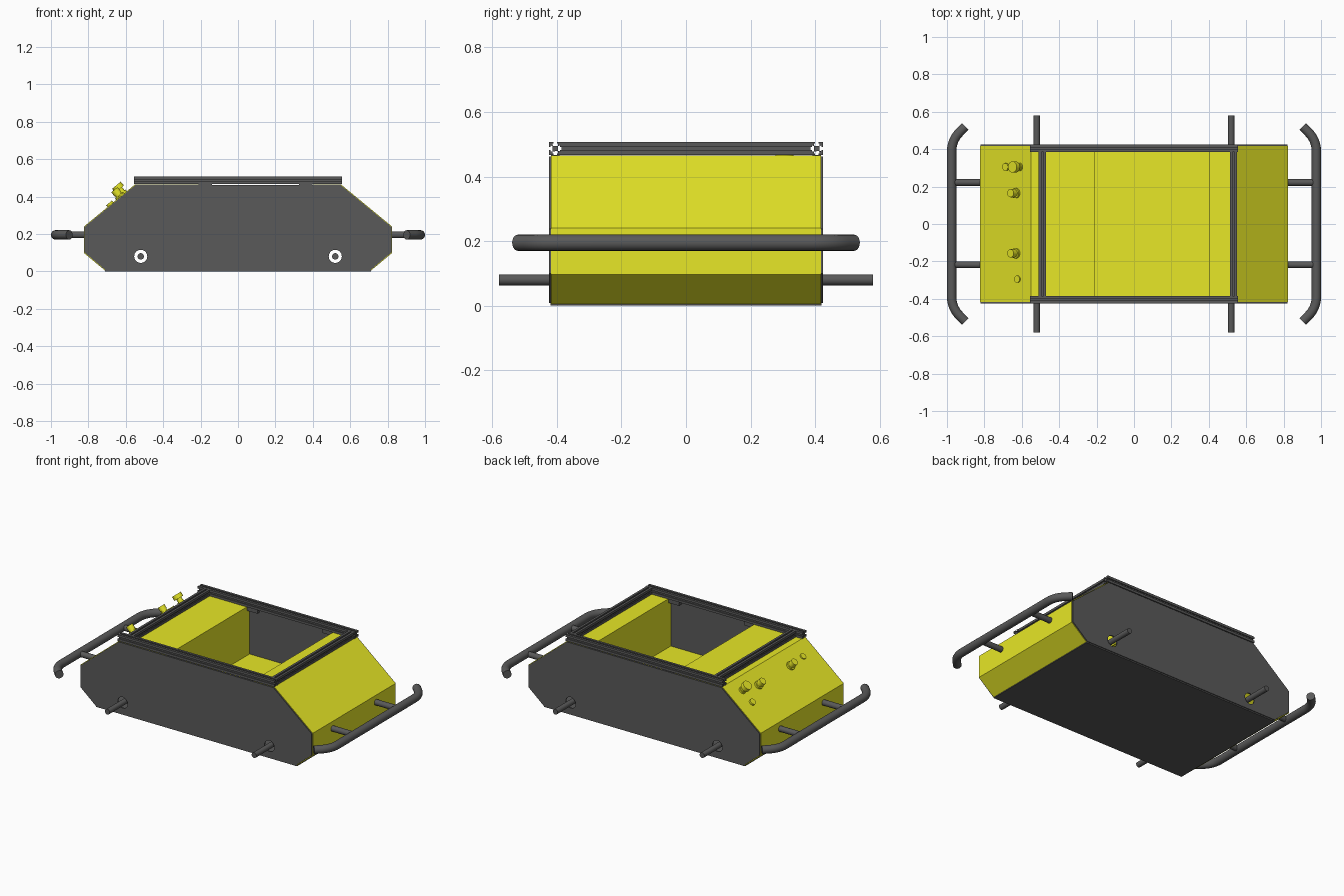
import bpy, bmesh, math
from mathutils import Vector, Matrix

if "Cube" in bpy.data.objects:
    bpy.data.objects.remove(bpy.data.objects["Cube"])


def material(name, col):
    m = bpy.data.materials.new(name)
    m.diffuse_color = (*col, 1)
    m.use_nodes = True
    m.node_tree.nodes["Principled BSDF"].inputs["Base Color"].default_value = m.diffuse_color
    return m


YELLOW = material("yellow_paint", (0.8, 0.8, 0.02))
GREY = material("dark_grey", (0.1, 0.1, 0.1))


def finish(name, bm, mat, smooth=False):
    bmesh.ops.recalc_face_normals(bm, faces=bm.faces[:])
    me = bpy.data.meshes.new(name)
    bm.to_mesh(me)
    bm.free()
    me.materials.append(mat)
    ob = bpy.data.objects.new(name, me)
    bpy.context.collection.objects.link(ob)
    if smooth:
        bpy.ops.object.select_all(action='DESELECT')
        ob.select_set(True)
        bpy.context.view_layer.objects.active = ob
        bpy.ops.object.shade_smooth_by_angle(angle=math.radians(35))
    return ob


def prism(name, pts, origin, u, v, depth, mat):
    """Extrude a 2D outline (axes u, v) along the vector depth."""
    bm = bmesh.new()
    o, u, v = Vector(origin), Vector(u), Vector(v)
    f = bm.faces.new([bm.verts.new(o + u * a + v * b) for a, b in pts])
    ext = bmesh.ops.extrude_face_region(bm, geom=[f])['geom']
    bmesh.ops.translate(bm, vec=Vector(depth),
                        verts=[g for g in ext if isinstance(g, bmesh.types.BMVert)])
    return finish(name, bm, mat)


def xz_prism(name, pts, y0, y1, mat):
    return prism(name, pts, (0, y0, 0), (1, 0, 0), (0, 0, 1), (0, y1 - y0, 0), mat)


def box(name, x0, x1, y0, y1, z0, z1, mat):
    return xz_prism(name, [(x0, z0), (x1, z0), (x1, z1), (x0, z1)], y0, y1, mat)


def sheet(name, pts, t, half_w, mat):
    """Bent sheet metal: open xz polyline thickened by t on one side."""
    p = [Vector(q) for q in pts]
    n = [Vector((-(b - a).y, (b - a).x)).normalized() for a, b in zip(p, p[1:])]
    inner = []
    for i, q in enumerate(p):
        a, b = n[max(i - 1, 0)], n[min(i, len(n) - 1)]
        inner.append(q + (a + b) * t / (1 + a.dot(b)))
    return xz_prism(name, p + inner[::-1], -half_w, half_w, mat)


def cyl(name, a, b, r, mat, seg=24):
    a, b = Vector(a), Vector(b)
    d = b - a
    bm = bmesh.new()
    rot = d.to_track_quat('Z', 'Y').to_matrix().to_4x4()
    bmesh.ops.create_cone(bm, cap_ends=True, segments=seg, radius1=r, radius2=r,
                          depth=d.length, matrix=Matrix.Translation((a + b) / 2) @ rot)
    return finish(name, bm, mat, True)


# Side plates with axle holes
outline = [(-.82, .10), (-.71, .008), (.71, .008), (.82, .10),
           (.82, .238), (.548, .462), (-.548, .462), (-.82, .238)]
cutters = []
for x in (-.52, .52):
    c = cyl("hole_cutter", (x, -.6, .08), (x, .6, .08), .035, GREY, 32)
    c.hide_render = True
    c.hide_viewport = True
    cutters.append(c)
for s, side in ((-1, "front"), (1, "back")):
    plate = xz_prism(side + "_side_plate", outline, s * .417, s * .425, GREY)
    for c in cutters:
        m = plate.modifiers.new("axle_hole", 'BOOLEAN')
        m.operation = 'DIFFERENCE'
        m.solver = 'EXACT'
        m.object = c

# Yellow bent end skins, each ending in a compartment wall
for s, wall, side in ((-1, .21, "left"), (1, .40, "right")):
    pts = [(.712, .005), (.823, .097), (.823, .24), (.55, .465), (wall, .465), (wall, .15)]
    sheet(side + "_end_skin", [(s * x, z) for x, z in pts], s * .008, .418, YELLOW)
box("bay_floor", -.21, .40, -.417, .417, .145, .153, YELLOW)
box("bottom_panel", -.712, .712, -.42, .42, .0, .009, GREY)

# Slotted rail frame on top
h, w, k, d = .02, .005, .009, .012
quarter = [(h, -h), (h, -w), (h - .005, -w), (h - .005, -k), (h - d, -k),
           (h - d, k), (h - .005, k), (h - .005, w), (h, w)]
profile = []
for i in range(4):
    ca, sa = round(math.cos(i * math.pi / 2)), round(math.sin(i * math.pi / 2))
    profile += [(a * ca - b * sa, a * sa + b * ca) for a, b in quarter]
for s, side in ((-1, "front"), (1, "back")):
    prism(side + "_rail", profile, (-.555, s * .405, .487), (0, 1, 0), (0, 0, 1),
          (1.11, 0, 0), GREY)
for x, side in ((-.49, "left"), (.532, "right")):
    prism(side + "_cross_rail", profile, (x, -.385, .487), (1, 0, 0), (0, 0, 1),
          (0, .77, 0), GREY)
# Rail brackets
for s in (-1, 1):
    for x in (-.21, .325):
        box("rail_bracket", x, x + .072, s * .392, s * .418, .44, .467, GREY)

# Axles
for x, side in ((-.52, "left"), (.52, "right")):
    cyl(side + "_axle", (x, -.58, .08), (x, .58, .08), .017, GREY)

# Bumpers: bent tube on two stubs
R = .14
arc = [(.975 - R + R * math.cos(t * math.pi / 32), .39 + R * math.sin(t * math.pi / 32))
       for t in range(9)]
half = arc + [(arc[-1][0] - .032, arc[-1][1] + .032)]
path = [(x, -y) for x, y in half[::-1]] + half
for s, side in ((-1, "left"), (1, "right")):
    bm = bmesh.new()
    rings = []
    for i, (x, y) in enumerate(path):
        a, b = Vector(path[max(i - 1, 0)]), Vector(path[min(i + 1, len(path) - 1)])
        t = (b - a).normalized()
        ring = []
        for j in range(20):
            c, e = math.cos(j * math.pi / 10) * .025, math.sin(j * math.pi / 10) * .025
            ring.append(bm.verts.new((s * (x + t.y * c), y - t.x * c, .195 + e)))
        rings.append(ring)
    for r0, r1 in zip(rings, rings[1:]):
        for j in range(20):
            bm.faces.new((r0[j], r0[j - 1], r1[j - 1], r1[j]))
    bm.faces.new(rings[0])
    bm.faces.new(rings[-1])
    finish(side + "_bumper", bm, GREY, True)
    for y in (-.218, .222):
        cyl(side + "_bumper_stub", (s * .815, y, .195), (s * .965, y, .195), .018, GREY)

# Controls on the left slope: (x, y, list of (start, end, radius) along the normal)
N = Vector((-.225, 0, .273)).normalized()
knob = [(0, .012, .027), (.012, .022, .019), (.022, .048, .022)]
controls = [("stop_button", -.612, .305, [(0, .012, .022), (.012, .035, .017), (.035, .06, .03)]),
            ("indicator_lamp", -.682, .305, [(0, .012, .02)]),
            ("selector_knob", -.63, .165, knob),
            ("power_knob", -.63, -.157, knob),
            ("charge_socket", -.622, -.295, [(0, .007, .019)])]
for name, x, y, parts in controls:
    base = Vector((x, y, .24 + (x + .823) * .225 / .273))
    for a, b, r in parts:
        cyl(name, base + N * (a - .002), base + N * b, r, YELLOW)
